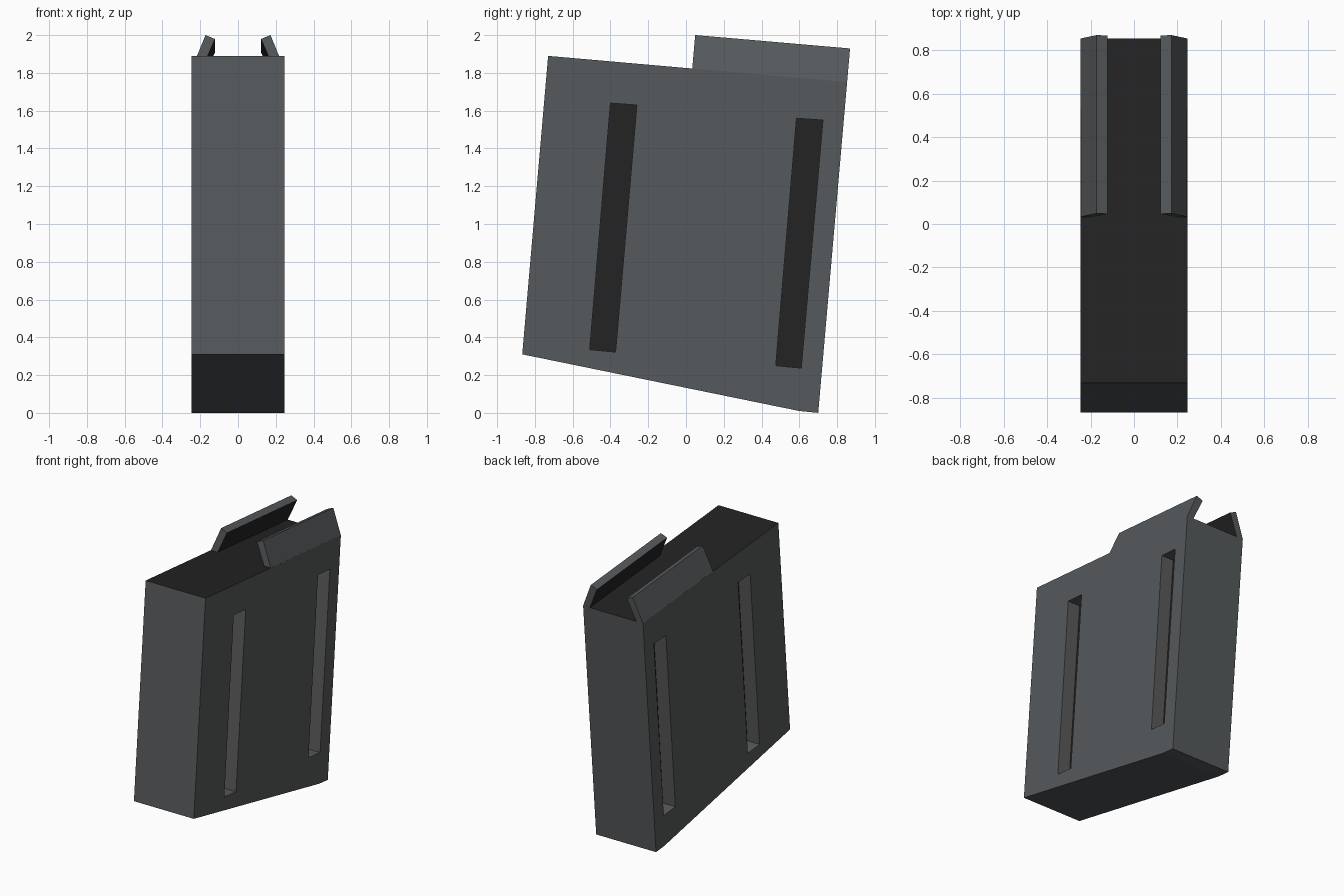
import bpy, bmesh
from mathutils import Vector

old = bpy.data.objects.get("Cube")
if old:
    bpy.data.objects.remove(old, do_unlink=True)


def material(name, colour):
    m = bpy.data.materials.new(name)
    m.use_nodes = True
    m.diffuse_color = (*colour, 1)
    bsdf = m.node_tree.nodes["Principled BSDF"]
    bsdf.inputs["Base Color"].default_value = (*colour, 1)
    bsdf.inputs["Roughness"].default_value = 0.6
    return m


MATS = [material("steel grey", (0.092, 0.101, 0.106)),
        material("near black", (0.017, 0.017, 0.017)),
        material("groove grey", (0.10, 0.10, 0.10))]
STEEL, BLACK, GROOVE = range(3)


def prism(name, ring, offset, rule):
    """Extrude a ring of points by offset; rule(normal) picks the material."""
    bm = bmesh.new()
    face = bm.faces.new([bm.verts.new(p) for p in ring])
    out = bmesh.ops.extrude_face_region(bm, geom=[face], use_keep_orig=True)
    moved = [g for g in out["geom"] if isinstance(g, bmesh.types.BMVert)]
    bmesh.ops.translate(bm, verts=moved, vec=offset)
    bmesh.ops.recalc_face_normals(bm, faces=bm.faces)
    for f in bm.faces:
        f.normal_update()
        f.material_index = rule(f.normal)
    mesh = bpy.data.meshes.new(name)
    bm.to_mesh(mesh)
    bm.free()
    for m in MATS:
        mesh.materials.append(m)
    ob = bpy.data.objects.new(name, mesh)
    bpy.context.collection.objects.link(ob)
    return ob


HALF = 0.245    # half the body thickness
DEPTH = 0.10    # groove depth

# Body: leaning side profile extruded across x, dark on top
profile = [(-0.73, 1.89), (-0.867, 0.31), (0.60, 0.01), (0.70, 0.0), (0.853, 1.751)]
body = prism("magazine_body", [(-HALF, y, z) for y, z in profile], (2 * HALF, 0, 0),
             lambda n: BLACK if n.z > 0.8 else STEEL)

# Grooves: two long slots sunk into each side, with dark floors
slots = [[(-0.40, 1.64), (-0.26, 1.63), (-0.373, 0.322), (-0.51, 0.335)],
         [(0.585, 1.56), (0.725, 1.55), (0.61, 0.237), (0.475, 0.25)]]
cutters = []
for side in (-1, 1):
    for slot in slots:
        cutter = prism("groove_cutter", [(side * (HALF - DEPTH), y, z) for y, z in slot],
                       (side * (DEPTH + 0.1), 0, 0),
                       lambda n: BLACK if abs(n.x) > 0.8 else GROOVE)
        cutter.hide_render = True
        cutters.append(cutter)
        mod = body.modifiers.new("groove", "BOOLEAN")
        mod.operation = "DIFFERENCE"
        mod.solver = "EXACT"
        mod.object = cutter

# Bake the cuts and drop the cutters
bpy.context.view_layer.update()
deps = bpy.context.evaluated_depsgraph_get()
cut_mesh = bpy.data.meshes.new_from_object(body.evaluated_get(deps))
body.modifiers.clear()
body.data = cut_mesh
for cutter in cutters:
    bpy.data.objects.remove(cutter, do_unlink=True)

# Feed lips: slanted plates leaning inwards, dark on the inner face
up = Vector((0, 0.087, 0.996))
start = Vector((0, 0.033, 1.822))
run = Vector((0, 0.853, 1.751)) - start
section = [(HALF, 0), (0.172, 0.179), (0.122, 0.158), (0.19, 0)]   # x, height
for side, name in ((1, "left_feed_lip"), (-1, "right_feed_lip")):
    ring = [start + up * h + Vector((side * x, 0, 0)) for x, h in section]
    prism(name, ring, run,
          lambda n, s=side: BLACK if n.x * s < -0.7 else STEEL)
